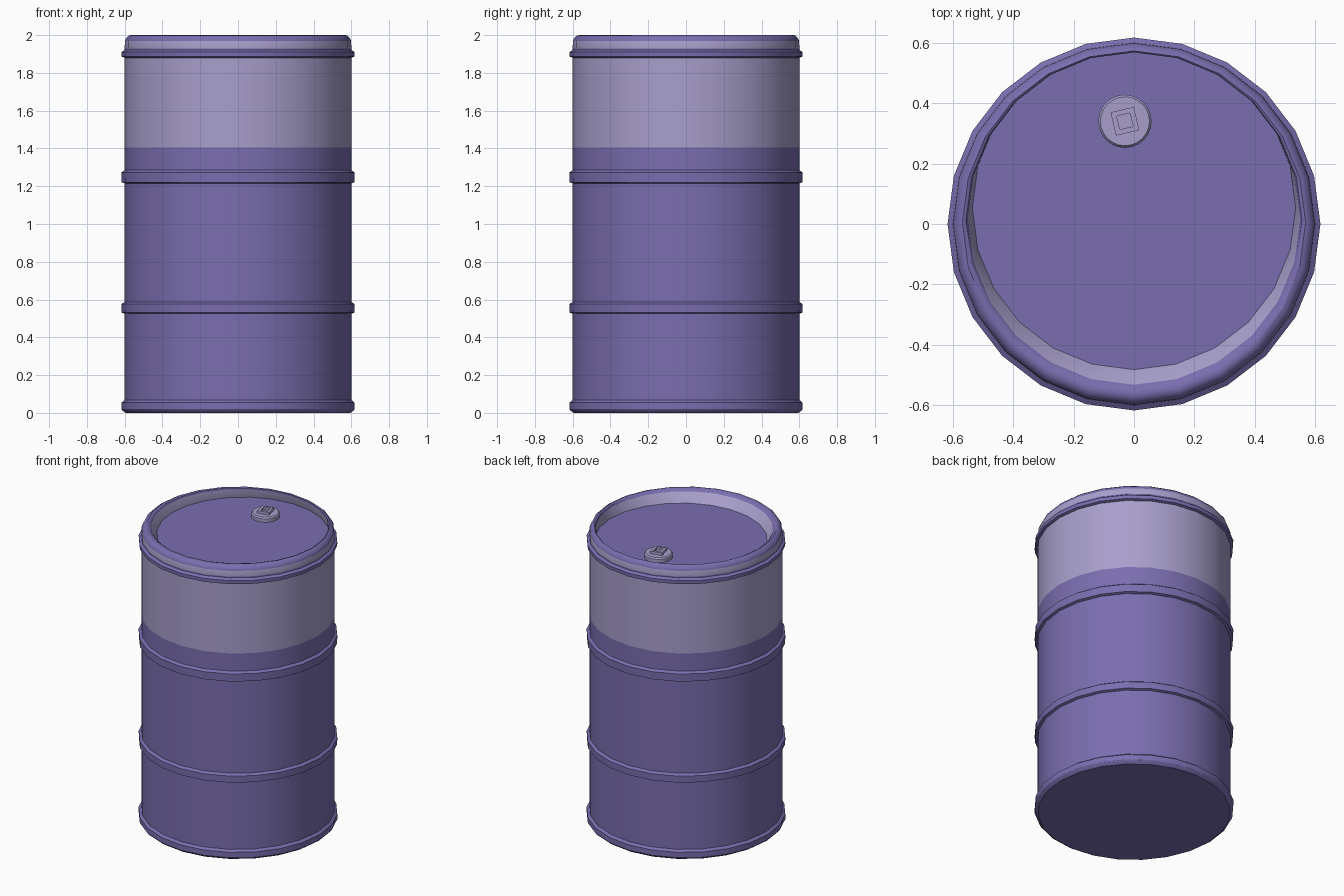
import bpy, bmesh, math

if "Cube" in bpy.data.objects:
    bpy.data.objects.remove(bpy.data.objects["Cube"])


def material(name, rgb):
    m = bpy.data.materials.new(name)
    m.diffuse_color = (*rgb, 1)
    m.use_nodes = True
    m.node_tree.nodes["Principled BSDF"].inputs["Base Color"].default_value = m.diffuse_color
    return m


PURPLE = material("purple paint", (0.195, 0.155, 0.43))
LIGHT = material("pale lilac paint", (0.39, 0.345, 0.60))


def lathe(name, profile, sides, centre=(0, 0), turn=0.0, cap_mat=0):
    """Spin (radius, z, y shift, material below the ring) into a closed solid."""
    bm = bmesh.new()
    rings = []
    for r, z, shift, _ in profile:
        ring = []
        for i in range(sides):
            a = turn + 2 * math.pi * i / sides
            ring.append(bm.verts.new((centre[0] + r * math.cos(a),
                                      centre[1] + shift + r * math.sin(a), z)))
        rings.append(ring)
    for k in range(1, len(rings)):
        low, high = rings[k - 1], rings[k]
        for i in range(sides):
            j = (i + 1) % sides
            f = bm.faces.new((low[i], low[j], high[j], high[i]))
            f.material_index = profile[k][3]
    bm.faces.new(rings[0][::-1]).material_index = cap_mat
    bm.faces.new(rings[-1]).material_index = cap_mat
    bmesh.ops.recalc_face_normals(bm, faces=bm.faces[:])
    me = bpy.data.meshes.new(name)
    bm.to_mesh(me)
    bm.free()
    me.materials.append(PURPLE)
    me.materials.append(LIGHT)
    ob = bpy.data.objects.new(name, me)
    bpy.context.collection.objects.link(ob)
    bpy.ops.object.select_all(action='DESELECT')
    ob.select_set(True)
    bpy.context.view_layer.objects.active = ob
    bpy.ops.object.shade_smooth_by_angle(angle=math.radians(30))
    return ob


def rib(z0, z1, before=0):
    """Raised hoop with chamfered edges, between two heights."""
    return [(0.600, z0, 0, before), (0.616, z0 + 0.006, 0, 0),
            (0.617, z1 - 0.012, 0, 0), (0.600, z1, 0, 0)]


# Drum: base, wall with hoops, painted band, rolled rim and sunken lid
drum = [(0.595, 0.0, 0, 0), (0.612, 0.012, 0, 0), (0.617, 0.02, 0, 0),
        (0.617, 0.055, 0, 0), (0.600, 0.068, 0, 0)]
drum += rib(0.525, 0.588)
drum += rib(1.215, 1.285)
drum += [(0.600, 1.405, 0, 0)]
drum += rib(1.880, 1.922, before=1)
drum += [(0.600, 1.93, 0, 0), (0.599, 1.968, 0, 1), (0.592, 1.985, 0, 0),
         (0.578, 1.997, 0, 0), (0.568, 2.0, 0.005, 0),
         (0.556, 1.995, 0.012, 0), (0.550, 1.985, 0.018, 0),
         (0.535, 1.925, 0.053, 1)]
lathe("drum_body", drum, 24)

# Filler cap on the lid with a square socket
CAP = (-0.03, 0.34)
lathe("filler_cap", [(0.088, 1.92, 0, 1), (0.088, 1.948, 0, 1),
                     (0.081, 1.957, 0, 1)], 24, CAP, cap_mat=1)
lathe("cap_square_socket", [(0.056, 1.95, 0, 1), (0.056, 1.975, 0, 1),
                            (0.032, 1.975, 0, 1), (0.032, 1.96, 0, 1)],
      4, CAP, math.radians(45 + 13), cap_mat=1)
